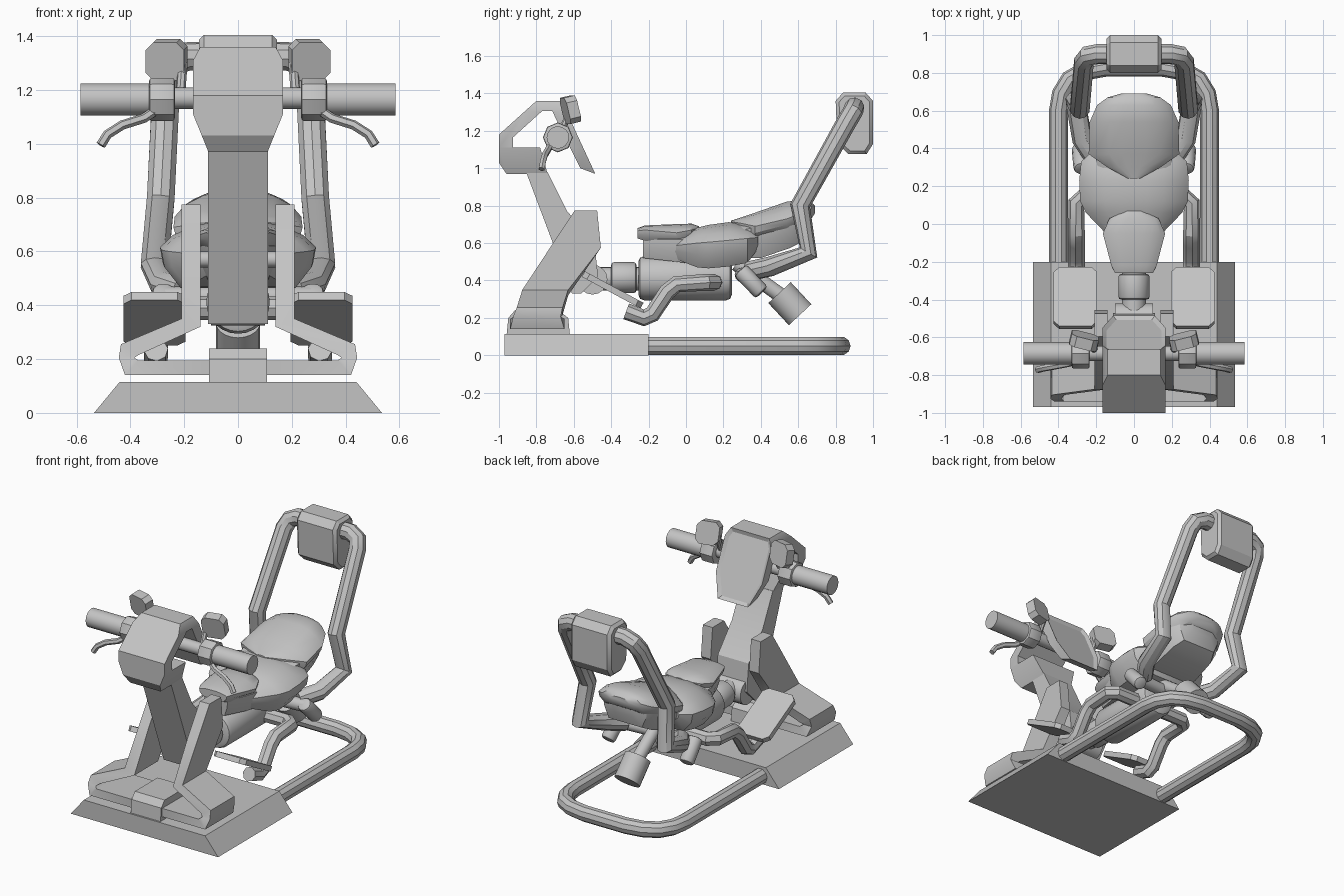
import bpy, bmesh, math
from mathutils import Vector

grey = bpy.data.materials.new("plain grey")
grey.diffuse_color = (0.55, 0.55, 0.55, 1)


def finish(name, bm):
    bmesh.ops.recalc_face_normals(bm, faces=bm.faces)
    me = bpy.data.meshes.new(name)
    bm.to_mesh(me)
    bm.free()
    me.materials.append(grey)
    ob = bpy.data.objects.new(name, me)
    bpy.context.collection.objects.link(ob)
    return ob


def loft_bm(rings):
    bm = bmesh.new()
    vs = [[bm.verts.new(p) for p in r] for r in rings]
    n = len(vs[0])
    for a, b in zip(vs, vs[1:]):
        for i in range(n):
            j = (i + 1) % n
            bm.faces.new((a[i], a[j], b[j], b[i]))
    bm.faces.new(vs[0])
    bm.faces.new(vs[-1])
    return bm


def prism_bm(profile, x0, x1):
    return loft_bm([[(x, y, z) for y, z in profile] for x in (x0, x1)])


def rod(name, p0, p1, r, n=16, r2=None, bevel=0):
    p0, p1 = Vector(p0), Vector(p1)
    d = p1 - p0
    m = d.to_track_quat('Z', 'Y').to_matrix().to_4x4()
    m.translation = (p0 + p1) / 2
    bm = bmesh.new()
    bmesh.ops.create_cone(bm, cap_ends=True, segments=n, radius1=r,
                          radius2=r2 or r, depth=d.length, matrix=m)
    if bevel:
        caps = [e for e in bm.edges if any(len(f.verts) == n for f in e.link_faces)]
        bmesh.ops.bevel(bm, geom=caps, offset=bevel, segments=2, profile=0.5, affect='EDGES')
    return finish(name, bm)


def tube(name, pts, r, res=3):
    cu = bpy.data.curves.new(name, 'CURVE')
    cu.dimensions = '3D'
    cu.bevel_depth, cu.bevel_resolution, cu.use_fill_caps = r, res, True
    sp = cu.splines.new('POLY')
    sp.points.add(len(pts) - 1)
    for p, c in zip(sp.points, pts):
        p.co = (*c, 1)
    cu.materials.append(grey)
    ob = bpy.data.objects.new(name, cu)
    bpy.context.collection.objects.link(ob)
    bpy.ops.object.select_all(action='DESELECT')
    ob.select_set(True)
    bpy.context.view_layer.objects.active = ob
    bpy.ops.object.convert(target='MESH')


def both(half):
    return half + [(-x, y, z) for x, y, z in reversed(half)]


def pad(name, sections):
    # each section: y, half width, top, shoulder, bottom
    rings = []
    for y, w, zt, zs, zb in sections:
        h = [(w * c, y, zs + (zt - zs) * t) for c, t in
             ((0.25, 0.97), (0.55, 0.82), (0.84, 0.45), (1, 0))]
        h += [(w * 0.96, y, zs + (zb - zs) * 0.45), (w * 0.75, y, zb)]
        rings.append(both(h))
    return finish(name, loft_bm(rings))


# Floor plinth and ground loop
finish("plinth", loft_bm([[(-w, -0.97, z), (w, -0.97, z), (w, -0.2, z), (-w, -0.2, z)]
                          for w, z in ((0.535, 0), (0.44, 0.115))]))
tube("floor_loop", both([(0.4, -0.25, 0.05), (0.4, 0.6, 0.05), (0.385, 0.69, 0.05),
                         (0.34, 0.765, 0.05), (0.26, 0.81, 0.05), (0.15, 0.83, 0.05)]), 0.05)

# Back frame and headrest
tube("back_frame", both([(0.2, 0.34, 0.45), (0.275, 0.45, 0.475), (0.31, 0.655, 0.55),
                         (0.287, 0.61, 0.8), (0.265, 0.86, 1.25), (0.245, 0.89, 1.3),
                         (0.19, 0.9, 1.325), (0.1, 0.9, 1.325)]), 0.054)
bm = prism_bm([(0.84, 1.405), (0.96, 1.405), (1, 1.36), (1, 1.13), (0.965, 1.075),
               (0.87, 1.075), (0.81, 1.13), (0.8, 1.36)], -0.145, 0.145)
ends = [e for e in bm.edges if abs(e.verts[0].co.x - e.verts[1].co.x) < 1e-5]
bmesh.ops.bevel(bm, geom=ends, offset=0.018, segments=1, affect='EDGES')
finish("headrest", bm)

# Saddle pads
pad("rear_cushion", [(0.24, 0.03, 0.72, 0.715, 0.62), (0.3, 0.14, 0.74, 0.705, 0.6),
                     (0.37, 0.24, 0.765, 0.69, 0.61), (0.54, 0.235, 0.825, 0.73, 0.66),
                     (0.63, 0.195, 0.832, 0.765, 0.7), (0.67, 0.14, 0.82, 0.785, 0.73),
                     (0.69, 0.07, 0.8, 0.785, 0.76)])
pad("rear_body", [(0.25, 0.18, 0.7, 0.66, 0.52), (0.4, 0.215, 0.72, 0.69, 0.52),
                  (0.56, 0.205, 0.76, 0.72, 0.575), (0.63, 0.16, 0.78, 0.75, 0.61),
                  (0.66, 0.09, 0.78, 0.76, 0.68)])
pad("middle_pad", [(-0.07, 0.13, 0.62, 0.585, 0.52), (0.06, 0.255, 0.685, 0.6, 0.47),
                   (0.12, 0.285, 0.7, 0.605, 0.465), (0.23, 0.29, 0.715, 0.615, 0.475),
                   (0.33, 0.28, 0.695, 0.625, 0.495), (0.385, 0.22, 0.665, 0.63, 0.57)])
pad("nose_pad", [(-0.26, 0.1, 0.68, 0.665, 0.625), (-0.22, 0.12, 0.695, 0.67, 0.612),
                 (-0.05, 0.165, 0.703, 0.655, 0.605), (0.03, 0.13, 0.705, 0.67, 0.61),
                 (0.07, 0.04, 0.69, 0.68, 0.62)])
pad("nose_body", [(-0.23, 0.085, 0.64, 0.62, 0.52), (-0.05, 0.15, 0.65, 0.62, 0.5),
                  (0.1, 0.15, 0.65, 0.62, 0.48)])

# Engine barrel, coupling and exhaust
rod("barrel", (0, -0.255, 0.412), (0, 0.245, 0.412), 0.118, 24, bevel=0.03)
rod("coupling", (0, -0.4, 0.415), (0, -0.265, 0.415), 0.083, 16, bevel=0.015)
rod("coupling_shaft", (0, -0.58, 0.41), (0, -0.2, 0.41), 0.063)
rod("pivot_barrel", (-0.1, -0.5, 0.405), (0.1, -0.5, 0.405), 0.08)
rod("exhaust_neck", (0, 0.27, 0.49), (0, 0.52, 0.31), 0.04)
rod("exhaust_can", (0, 0.5, 0.335), (0, 0.61, 0.217), 0.082, 20)

# Front column
finish("spine", prism_bm([(-0.855, 0.98), (-0.74, 0.98), (-0.635, 0.77), (-0.49, 0.6),
                          (-0.47, 0.42), (-0.56, 0.33), (-0.61, 0.33)], -0.112, 0.112))
finish("base_block", prism_bm([(-0.96, 0.1), (-0.95, 0.2), (-0.915, 0.24), (-0.68, 0.24),
                               (-0.63, 0.2), (-0.62, 0.1)], -0.108, 0.108))
rod("spine_crossbar", (-0.16, -0.57, 0.57), (0.16, -0.57, 0.57), 0.03)

# Dash head: hooked shell with chamfered corners and inset screen
bm = prism_bm([(-0.96, 0.97), (-1, 1.03), (-1, 1.18), (-0.8, 1.36), (-0.665, 1.36),
               (-0.485, 0.97), (-0.565, 1.0), (-0.715, 1.305), (-0.77, 1.305),
               (-0.925, 1.165), (-0.925, 1.11), (-0.78, 1.11), (-0.74, 0.97)], -0.167, 0.167)
bmesh.ops.recalc_face_normals(bm, faces=bm.faces)
for s in (1, -1):
    for co, no in (((s * 0.167, 0, 1.31), (s * 0.05, 0, 0.027)),
                   ((s * 0.167, 0, 1.11), (s * 0.14, 0, -0.057))):
        cut = bmesh.ops.bisect_plane(bm, geom=bm.verts[:] + bm.edges[:] + bm.faces[:],
                                     plane_co=co, plane_no=no, clear_outer=True)
        bmesh.ops.holes_fill(bm, edges=[g for g in cut['geom_cut']
                                        if isinstance(g, bmesh.types.BMEdge)])
bmesh.ops.recalc_face_normals(bm, faces=bm.faces)
bm.normal_update()
back = Vector((0, 0.908, 0.419))
screen = max(bm.faces, key=lambda f: f.normal.dot(back))
bmesh.ops.inset_region(bm, faces=[screen], thickness=0.022, use_even_offset=True)
bmesh.ops.translate(bm, verts=screen.verts[:], vec=-0.014 * back)
finish("dash_head", bm)
rod("handlebar", (-0.35, -0.685, 1.17), (0.35, -0.685, 1.17), 0.04)


def plate(name, centre, u, v, w, h, t, c):
    # chamfered rectangle spanned by u and v
    u, v = Vector(u).normalized(), Vector(v).normalized()
    n = u.cross(v)
    o = [(w - c, -h), (w, c - h), (w, h - c), (w - c, h),
         (c - w, h), (-w, h - c), (-w, c - h), (c - w, -h)]
    finish(name, loft_bm([[Vector(centre) + a * u + b * v + k * n for a, b in o]
                          for k in (-t, t)]))


for s, side in ((1, "right"), (-1, "left")):
    # Splayed column leg folding back under itself: inner x,z, outer x,z, front y, back y
    legs = [(0.14, 0.775, 0.21, 0.775, -0.595, -0.475), (0.14, 0.575, 0.21, 0.575, -0.727, -0.455),
            (0.14, 0.32, 0.21, 0.35, -0.875, -0.63), (0.37, 0.215, 0.435, 0.255, -0.905, -0.66),
            (0.385, 0.205, 0.443, 0.205, -0.925, -0.67), (0.37, 0.195, 0.42, 0.14, -0.94, -0.65),
            (0.09, 0.195, 0.09, 0.14, -0.94, -0.65)]
    finish("column_leg_" + side, loft_bm(
        [[(s * a, f, b), (s * c, f, d), (s * c, k, d), (s * a, k, b)]
         for a, b, c, d, f, k in legs]))
    # Handlebar controls
    rod("grip_" + side, (s * 0.32, -0.685, 1.165), (s * 0.585, -0.685, 1.165), 0.06)
    rod("clamp_" + side, (s * 0.235, -0.685, 1.165), (s * 0.33, -0.685, 1.165), 0.08, 8, bevel=0.01)
    tube("brake_lever_" + side, [(s * x, y, z) for x, y, z in (
        (0.27, -0.7, 1.18), (0.305, -0.725, 1.125), (0.35, -0.74, 1.095),
        (0.43, -0.755, 1.07), (0.485, -0.765, 1.035), (0.51, -0.772, 0.995))], 0.018, 1)
    plate("mirror_" + side, (s * 0.265, -0.618, 1.313), (1, s * 0.25, 0), (0, 0.24, -1),
          0.073, 0.072, 0.03, 0.028)
    rod("mirror_stalk_" + side, (s * 0.205, -0.62, 1.3), (s * 0.215, -0.68, 1.17), 0.018, 8)
    # Foot tube, pedal and rear peg
    tube("foot_tube_" + side, [(s * x, y, z) for x, y, z in (
        (0.08, 0.15, 0.39), (0.26, 0.15, 0.39), (0.305, 0.11, 0.39), (0.305, -0.05, 0.38),
        (0.305, -0.1, 0.34), (0.305, -0.18, 0.22), (0.305, -0.225, 0.2),
        (0.305, -0.32, 0.235))], 0.045, 2)
    plate("pedal_" + side, (s * 0.31, -0.392, 0.35), (1, 0, 0), (0, -0.315, 0.17),
          0.115, 0.178, 0.017, 0.03)
    rod("rear_peg_" + side, (s * 0.275, 0.29, 0.455), (s * 0.285, 0.405, 0.335), 0.045, 12, bevel=0.015)
    rod("peg_arm_" + side, (0, 0.3, 0.43), (s * 0.27, 0.32, 0.43), 0.04, 12)

# Smooth shading with sharp edges kept
bpy.ops.object.select_all(action='SELECT')
bpy.context.view_layer.objects.active = bpy.context.scene.objects[0]
bpy.ops.object.shade_smooth_by_angle(angle=math.radians(32))
